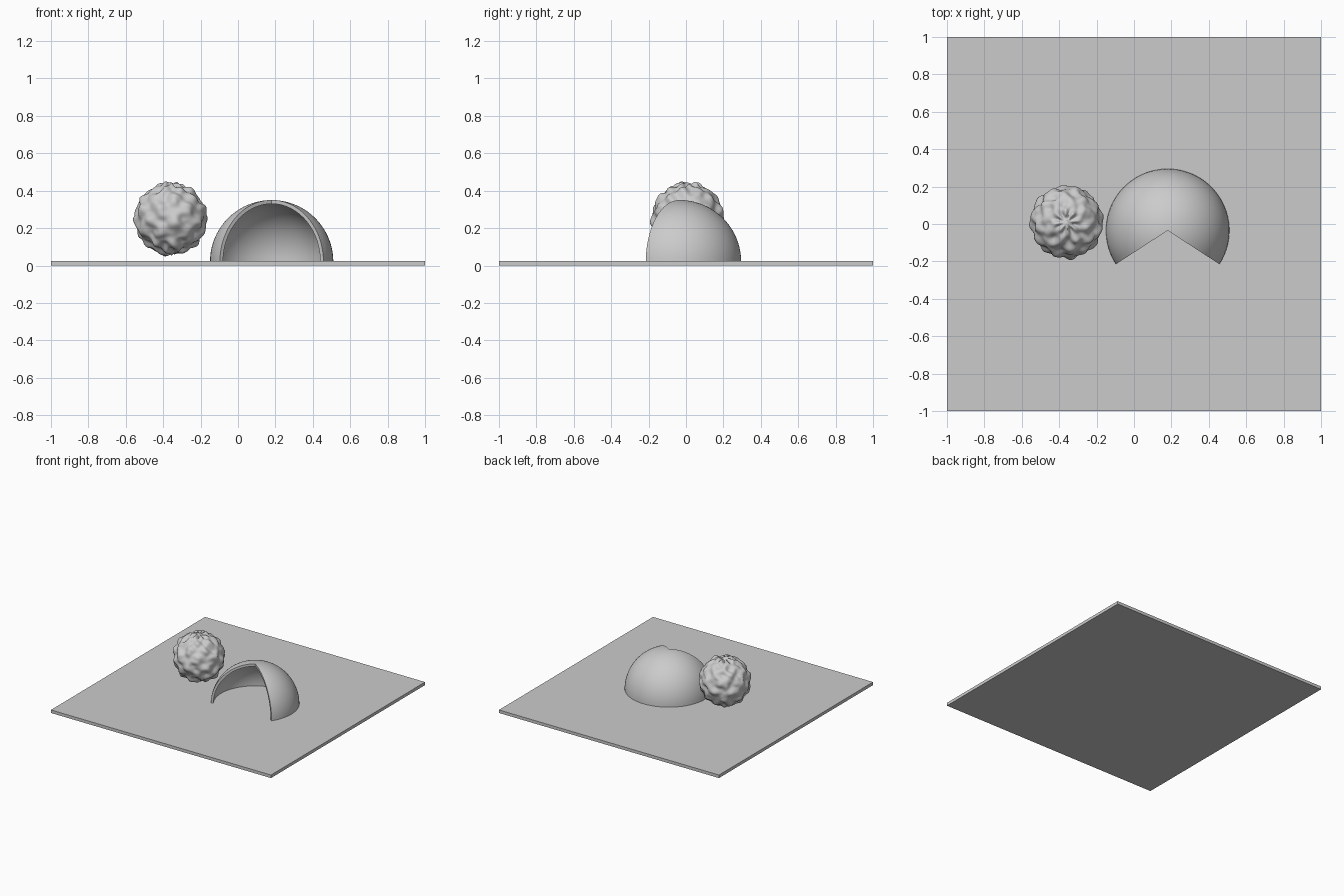
import bpy, bmesh, math
from mathutils import Vector, noise

if "Cube" in bpy.data.objects:
    bpy.data.objects.remove(bpy.data.objects["Cube"])


def make_object(name, bm, smooth_angle=None):
    bmesh.ops.recalc_face_normals(bm, faces=bm.faces)
    mesh = bpy.data.meshes.new(name)
    bm.to_mesh(mesh)
    bm.free()
    ob = bpy.data.objects.new(name, mesh)
    bpy.context.collection.objects.link(ob)
    bpy.ops.object.select_all(action='DESELECT')
    ob.select_set(True)
    bpy.context.view_layer.objects.active = ob
    if smooth_angle:
        bpy.ops.object.shade_smooth_by_angle(angle=math.radians(smooth_angle))
    return ob


# Thin square base plate
bm = bmesh.new()
bmesh.ops.create_cube(bm, size=1)
for v in bm.verts:
    v.co = Vector((v.co.x * 2, v.co.y * 2, (v.co.z + 0.5) * 0.025))
make_object("base_plate", bm)

# Half-dome shell: quarter-ring profile revolved, leaving a wedge open at the front
bm = bmesh.new()
centre = Vector((0.18, -0.035, 0.02))
outer, inner, rings = 0.33, 0.31, 20
arc = [math.pi / 2 * i / rings for i in range(rings + 1)]
points = [(outer * math.cos(a), outer * math.sin(a)) for a in arc]
points += [(inner * math.cos(a), inner * math.sin(a)) for a in reversed(arc)]
start, sweep = math.radians(-33), math.radians(246)
verts = [bm.verts.new(centre + Vector((r * math.cos(start), r * math.sin(start), z)))
         for r, z in points]
profile = bm.faces.new(verts)
edges = [e for e in profile.edges]
# both ends of the sweep are closed by profile faces
res = bmesh.ops.spin(bm, geom=[profile], cent=centre, axis=(0, 0, 1),
                     angle=sweep, steps=48, use_duplicate=False)
if not profile.is_valid or not any(f is profile for f in bm.faces):
    bm.faces.new(verts)
bmesh.ops.remove_doubles(bm, verts=bm.verts, dist=0.0003)
bmesh.ops.holes_fill(bm, edges=[e for e in bm.edges if e.is_boundary], sides=0)
make_object("open_dome", bm, 35)

# Lumpy ball: sphere with ripples round the pole plus noise
bm = bmesh.new()
bmesh.ops.create_uvsphere(bm, u_segments=96, v_segments=64, radius=1)
for v in bm.verts:
    d = v.co.normalized()
    lon, lat = math.atan2(d.y, d.x), math.asin(max(-1, min(1, d.z)))
    fade = min(1, math.cos(lat) * 5)
    ripple = math.sin(8 * lon + 0.6) * math.cos(9 * lat + 0.8) * fade
    lump = noise.noise(d * 4.5 + Vector((3, 1, 7)))
    v.co = Vector((-0.36, 0.01, 0.25)) + d * (0.188 + 0.010 * ripple + 0.014 * lump)
make_object("lumpy_ball", bm, 60)
